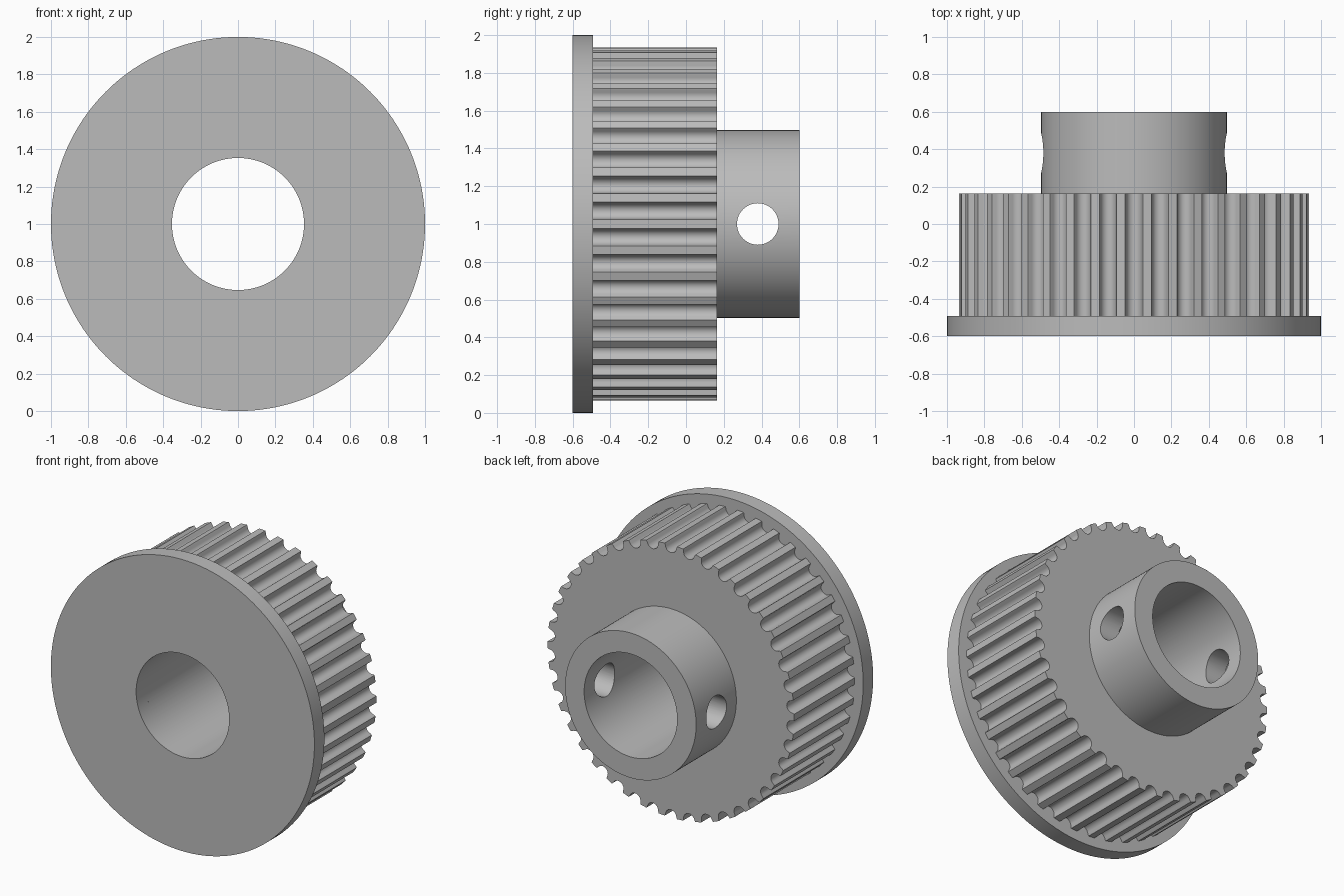
import bpy, bmesh
from math import sin, cos, pi, radians

cube = bpy.data.objects.get("Cube")
if cube:
    bpy.data.objects.remove(cube, do_unlink=True)

TEETH = 42
BORE = 0.353
RIM = 0.936          # tooth tip radius
AXIS_Z = 1.0

metal = bpy.data.materials.new("grey metal")
metal.use_nodes = True
metal.diffuse_color = (0.5, 0.5, 0.5, 1)
metal.node_tree.nodes["Principled BSDF"].inputs["Base Color"].default_value = (0.5, 0.5, 0.5, 1)


def smooth(obj):
    bpy.ops.object.select_all(action='DESELECT')
    obj.select_set(True)
    bpy.context.view_layer.objects.active = obj
    bpy.ops.object.shade_smooth_by_angle(angle=radians(30))


def ring(name, outline, y0, y1):
    """Bored disc: outline is a list of (angle, radius), extruded along y."""
    bm = bmesh.new()

    def loop(y, inner):
        return [bm.verts.new(((BORE if inner else r) * cos(a), y,
                              AXIS_Z + (BORE if inner else r) * sin(a)))
                for a, r in outline]

    loops = [loop(y0, False), loop(y1, False), loop(y1, True), loop(y0, True)]
    n = len(outline)
    for k in range(4):
        a, b = loops[k], loops[(k + 1) % 4]
        for i in range(n):
            j = (i + 1) % n
            bm.faces.new((a[i], a[j], b[j], b[i]))
    bmesh.ops.recalc_face_normals(bm, faces=bm.faces)
    mesh = bpy.data.meshes.new(name)
    bm.to_mesh(mesh)
    bm.free()
    obj = bpy.data.objects.new(name, mesh)
    bpy.context.collection.objects.link(obj)
    mesh.materials.append(metal)
    return obj


def circle(radius, n=168):
    return [(2 * pi * i / n, radius) for i in range(n)]


# Groove cross-section: (half width, depth), mouth to bottom
half = [(0.047, 0), (0.043, 0.008), (0.0395, 0.024), (0.032, 0.0386),
        (0.018, 0.05), (0, 0.0545)]
groove = [(-w, d) for w, d in half] + [(w, d) for w, d in half[-2::-1]]
teeth = []
for t in range(TEETH):
    centre = 2 * pi * (t + 0.5) / TEETH
    teeth += [(centre + w / (RIM - d), RIM - d) for w, d in groove]

# Flange, toothed drum and hub share one bore
smooth(ring("flange", circle(1.0), -0.6, -0.492))
smooth(ring("toothed_drum", teeth, -0.492, 0.164))
hub = ring("hub", circle(0.497), 0.164, 0.6)

# Set screw holes drilled through both sides of the hub
bpy.ops.mesh.primitive_cylinder_add(vertices=48, radius=0.11, depth=1.4,
                                    location=(0, 0.38, AXIS_Z),
                                    rotation=(0, pi / 2, 0))
drill = bpy.context.object
drill.name = "screw_hole_cutter"
drill.hide_render = True
drill.data.materials.append(metal)
cut = hub.modifiers.new("screw_holes", 'BOOLEAN')
cut.operation = 'DIFFERENCE'
cut.solver = 'EXACT'
cut.object = drill
bpy.context.view_layer.objects.active = hub
bpy.ops.object.modifier_apply(modifier=cut.name)
bpy.data.objects.remove(drill, do_unlink=True)
smooth(hub)
